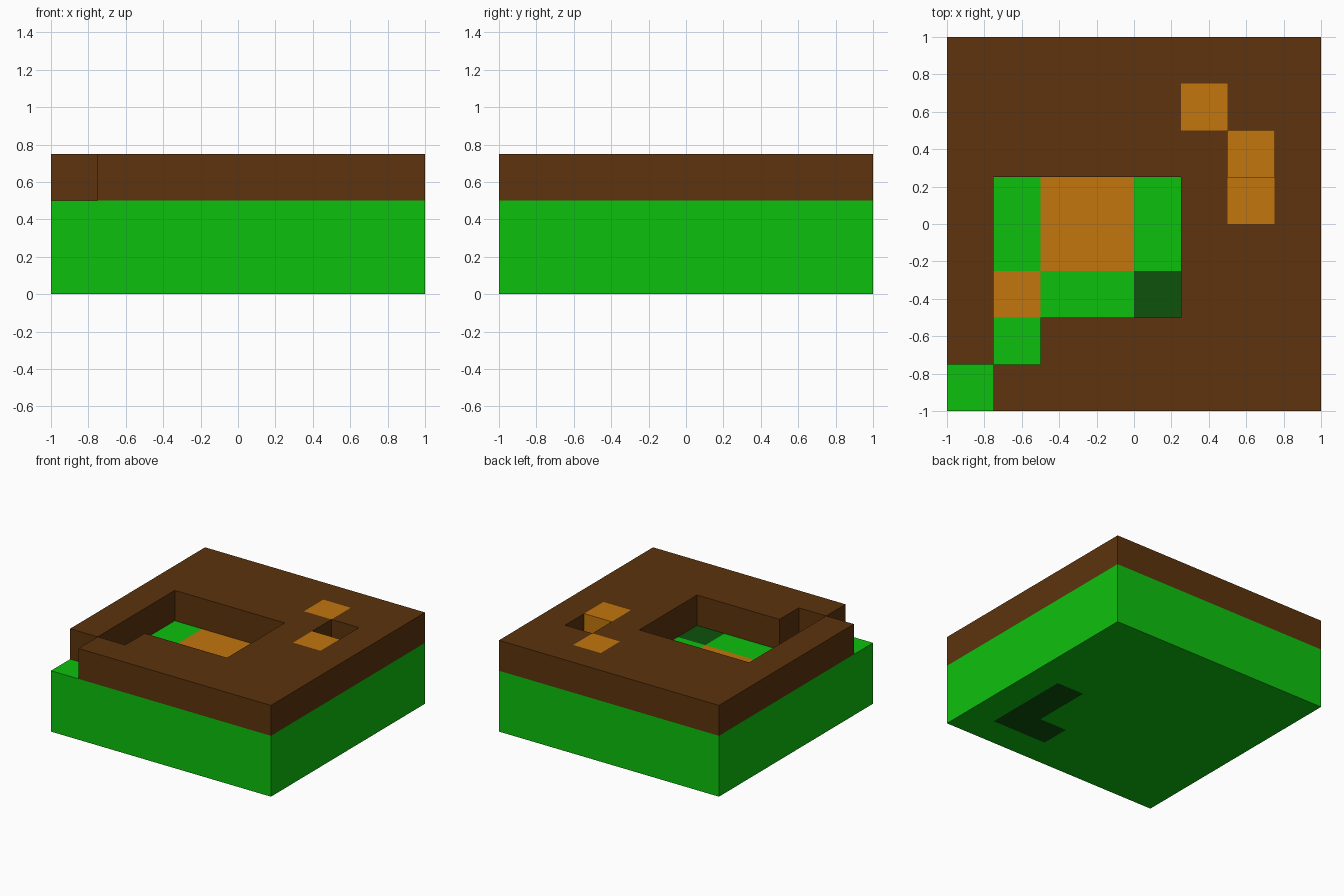
import bpy
import bmesh
from mathutils import Vector

cube = bpy.data.objects.get("Cube")
if cube:
    bpy.data.objects.remove(cube, do_unlink=True)

CELL = 0.25


def make_material(name, rgb):
    mat = bpy.data.materials.new(name)
    mat.use_nodes = True
    mat.diffuse_color = (*rgb, 1)
    mat.node_tree.nodes["Principled BSDF"].inputs["Base Color"].default_value = (*rgb, 1)
    return mat


GREEN, DARK, BROWN, ORANGE = range(4)
MATERIALS = [
    make_material("grass_green", (0.004, 0.53, 0.004)),
    make_material("dark_green", (0.004, 0.084, 0.004)),
    make_material("soil_brown", (0.109, 0.033, 0.004)),
    make_material("orange", (0.539, 0.181, 0.004)),
]


def inside(point, rects):
    """True if the point lies in any (x, y, width, depth) rectangle, in cells."""
    x, y = point.x / CELL, point.y / CELL
    return any(a < x < a + w and b < y < b + d for a, b, w, d in rects)


def block_layer(name, bottom, top, holes, paint, closed):
    """Extrude a grid of cells, leaving holes, and colour each face by its cell."""
    bm = bmesh.new()
    bmesh.ops.create_grid(bm, x_segments=8, y_segments=8, size=1)
    bmesh.ops.translate(bm, verts=bm.verts, vec=(0, 0, bottom))
    gaps = [f for f in bm.faces if inside(f.calc_center_median(), holes)]
    bmesh.ops.delete(bm, geom=gaps, context='FACES')
    base = bm.faces[:]
    out = bmesh.ops.extrude_face_region(bm, geom=base, use_keep_orig=closed)
    raised = [g for g in out["geom"] if isinstance(g, bmesh.types.BMVert)]
    bmesh.ops.translate(bm, verts=raised, vec=(0, 0, top - bottom))
    if closed:
        bmesh.ops.recalc_face_normals(bm, faces=bm.faces)
    bm.normal_update()
    for f in bm.faces:
        f.material_index = paint(f.calc_center_median() - f.normal * 0.05, f.normal)
    mesh = bpy.data.meshes.new(name)
    bm.to_mesh(mesh)
    bm.free()
    for mat in MATERIALS:
        mesh.materials.append(mat)
    obj = bpy.data.objects.new(name, mesh)
    bpy.context.collection.objects.link(obj)
    return obj


# Green base, with painted pit floor and a dark patch underneath
FLOOR_ORANGE = [(-2, -1, 2, 2), (-3, -2, 1, 1), (2, 1, 1, 1)]
FLOOR_DARK = [(0, -2, 1, 1)]
UNDER_DARK = [(2, -3, 1, 3), (1, -3, 1, 1)]


def paint_base(point, normal):
    if normal.z > 0.5:
        if inside(point, FLOOR_ORANGE):
            return ORANGE
        if inside(point, FLOOR_DARK):
            return DARK
    elif normal.z < -0.5 and inside(point, UNDER_DARK):
        return DARK
    return GREEN


block_layer("grass_base", 0, 0.5, [], paint_base, True)

# Brown upper layer with pit, stepped corner, small hole and two orange blocks
PITS = [(-3, -2, 4, 3), (-3, -3, 1, 1), (-4, -4, 1, 1), (2, 1, 1, 1)]
ORANGE_BLOCKS = [(1, 2, 1, 1), (2, 0, 1, 1)]


def paint_soil(point, normal):
    return ORANGE if inside(point, ORANGE_BLOCKS) else BROWN


block_layer("soil_layer", 0.5, 0.75, PITS, paint_soil, False)
